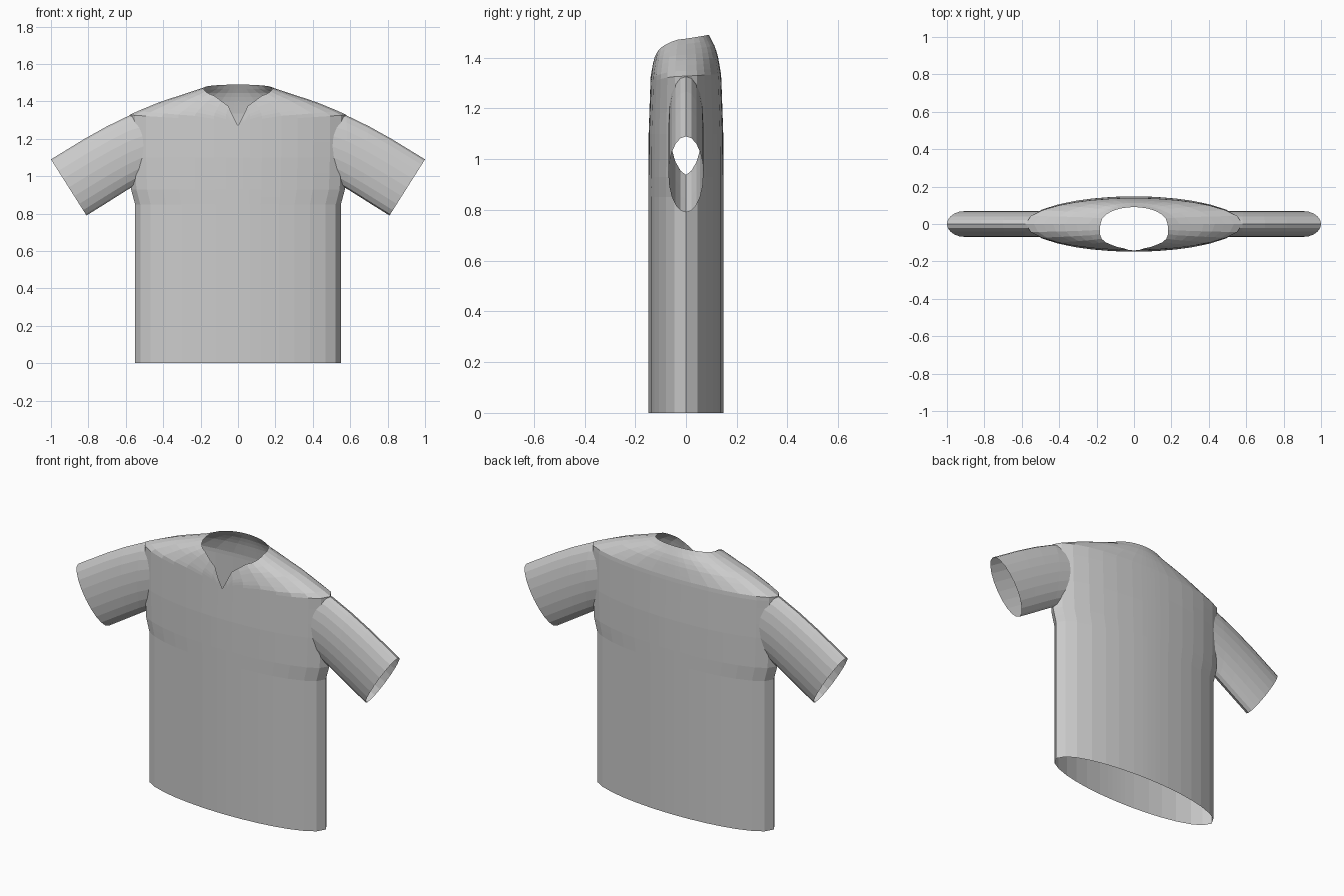
import bpy, bmesh, math
from mathutils import Vector

cube = bpy.data.objects.get("Cube")
if cube:
    bpy.data.objects.remove(cube)


def interp(table, t, col=1):
    """Linear lookup in rows sorted by their first column."""
    for a, b in zip(table, table[1:]):
        if t <= b[0]:
            k = max(0.0, (t - a[0]) / (b[0] - a[0]))
            return a[col] + k * (b[col] - a[col])
    return table[-1][col]


def add_tube(bm, rings, start, end):
    """Loft rings and close both ends with a fan around a centre point."""
    loops = [[bm.verts.new(p) for p in ring] for ring in rings]
    n = len(loops[0])
    for low, high in zip(loops, loops[1:]):
        for i in range(n):
            j = (i + 1) % n
            bm.faces.new((low[i], low[j], high[j], high[i]))
    for loop, centre in ((loops[0], start), (loops[-1], end)):
        c = bm.verts.new(centre)
        for i in range(n):
            bm.faces.new((loop[i], loop[(i + 1) % n], c))


def make_object(name, bm):
    bmesh.ops.recalc_face_normals(bm, faces=bm.faces)
    mesh = bpy.data.meshes.new(name)
    bm.to_mesh(mesh)
    bm.free()
    obj = bpy.data.objects.new(name, mesh)
    bpy.context.collection.objects.link(obj)
    return obj


# Body outline: height, half width, half depth
BODY = [(0, .55, .148), (.85, .55, .148), (.93, .572, .148), (1.1, .578, .147),
        (1.33, .58, .139), (1.40, .41, .127), (1.44, .285, .116),
        (1.475, .18, .098), (1.49, .175, .09)]
# Neckline at the front: sideways fraction, height
NECK = [(0, 1.27), (.05, 1.325), (.11, 1.375), (.22, 1.402), (.4, 1.43), (1, 1.475)]

# Directions around the body, finer near the front notch
quarter = [math.acos(c) for c in (1, .95, .85, .7, .55, .4, .22, .11, .05)]
half = quarter + [math.pi / 2] + [math.pi - a for a in reversed(quarter[1:])]
angles = half + [a + math.pi for a in half]


def rim(a):
    if math.sin(a) >= 0:
        return 1.475 + .015 * math.sin(a)
    return interp(NECK, abs(math.cos(a)))


def body_point(a, z):
    return Vector((interp(BODY, z, 1) * math.cos(a), interp(BODY, z, 2) * math.sin(a), z))


rings = [[body_point(a, z) for a in angles] for z in (0, .85, .89, .93, 1.02, 1.1, 1.18)]
STEPS = 14
for s in range(1, STEPS + 1):
    rings.append([body_point(a, 1.18 + (rim(a) - 1.18) * s / STEPS) for a in angles])
hem_centre, neck_centre = Vector((0, 0, 0)), Vector((0, 0, 1.38))
bm = bmesh.new()
add_tube(bm, rings, hem_centre, neck_centre)
shirt = make_object("shirt", bm)

# Sleeves: top and bottom points (x, z) of each section, from shoulder to cuff
SLEEVE = [((.48, 1.35), (.48, .99)), ((.58, 1.325), (.59, .928)),
          ((.7, 1.267), (.66, .884)), ((.82, 1.2), (.72, .846)), ((1, 1.09), (.81, .79))]
SIDES = 20
bm = bmesh.new()
cuffs = []
for side in (1, -1):
    rings, centres = [], []
    for top, bottom in SLEEVE:
        t = Vector((side * top[0], 0, top[1]))
        b = Vector((side * bottom[0], 0, bottom[1]))
        mid, up = (t + b) / 2, (t - b) / 2
        centres.append(mid)
        turns = [2 * math.pi * i / SIDES for i in range(SIDES)]
        rings.append([mid + up * math.cos(a) + Vector((0, .069 * math.sin(a), 0))
                      for a in turns])
    add_tube(bm, rings, centres[0], centres[-1])
    cuffs.append(centres[-1])
sleeves = make_object("sleeves_helper", bm)
sleeves.hide_render = True

# Merge sleeves into the body
union = shirt.modifiers.new("join_sleeves", 'BOOLEAN')
union.operation = 'UNION'
union.solver = 'EXACT'
union.object = sleeves
bpy.context.view_layer.objects.active = shirt
bpy.ops.object.modifier_apply(modifier=union.name)
bpy.data.objects.remove(sleeves)

# Open the hem, neck and cuffs by removing the closing fans
bm = bmesh.new()
bm.from_mesh(shirt.data)
openings = [hem_centre, neck_centre] + cuffs
caps = [v for v in bm.verts if any((v.co - c).length < .002 for c in openings)]
bmesh.ops.delete(bm, geom=caps, context='VERTS')
bm.to_mesh(shirt.data)
bm.free()

# Plain light grey cloth
cloth = bpy.data.materials.new("light_grey_cloth")
cloth.use_nodes = True
colour = (.6, .6, .6, 1)
cloth.diffuse_color = colour
cloth.node_tree.nodes["Principled BSDF"].inputs["Base Color"].default_value = colour
shirt.data.materials.clear()
shirt.data.materials.append(cloth)
